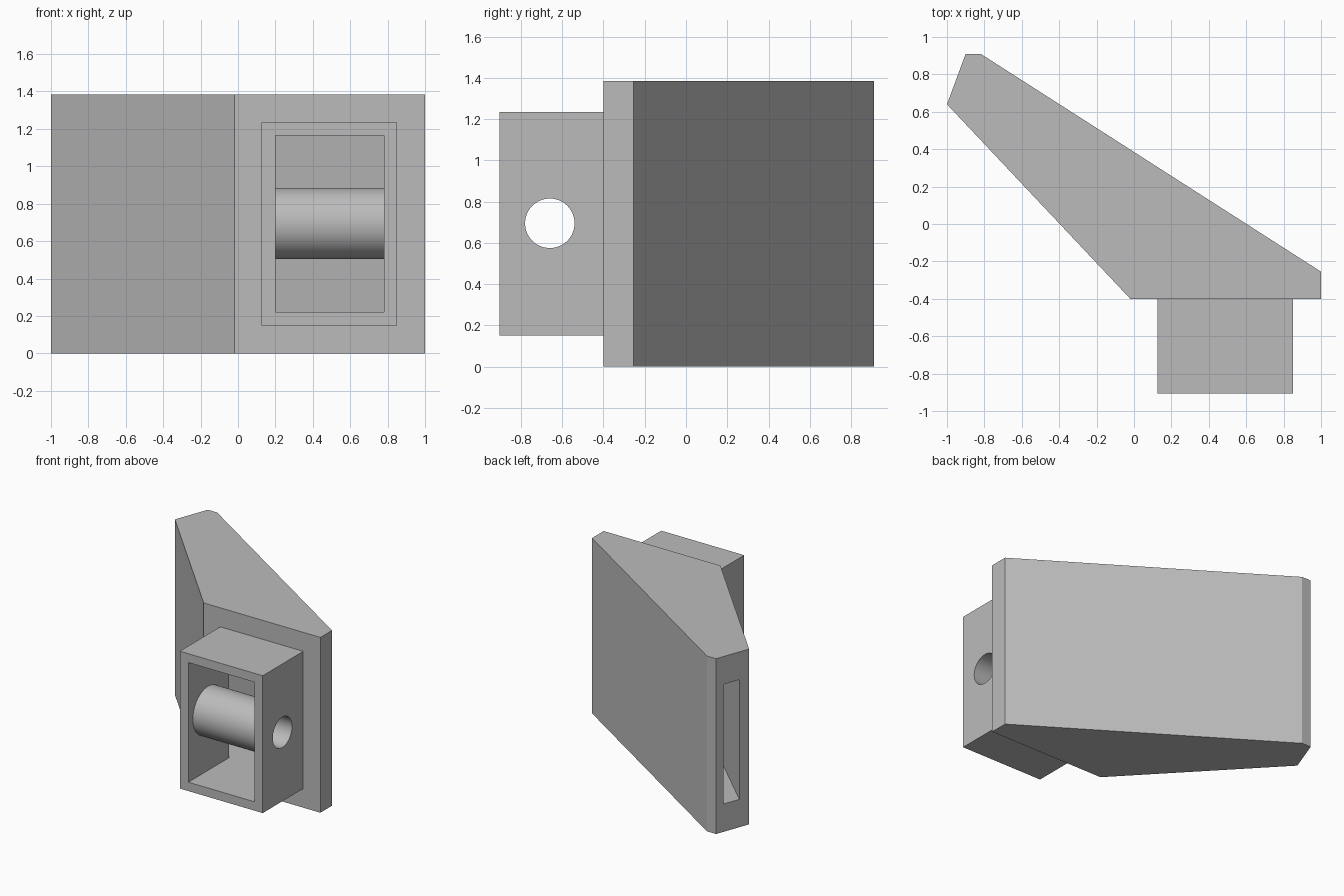
import bpy, bmesh, math
from mathutils import Vector, Matrix

cube = bpy.data.objects.get("Cube")
if cube:
    bpy.data.objects.remove(cube, do_unlink=True)

grey = bpy.data.materials.new("plain_grey")
grey.use_nodes = True
grey.diffuse_color = (0.5, 0.5, 0.5, 1)
grey.node_tree.nodes["Principled BSDF"].inputs["Base Color"].default_value = (0.5, 0.5, 0.5, 1)

HEIGHT = 1.385
OPEN_X, OPEN_Z = (0.20, 0.78), (0.22, 1.165)
FACE_Y, FRONT_Y = -0.40, -0.905


def make_object(name, bm):
    bmesh.ops.recalc_face_normals(bm, faces=bm.faces)
    mesh = bpy.data.meshes.new(name)
    bm.to_mesh(mesh)
    bm.free()
    mesh.materials.append(grey)
    obj = bpy.data.objects.new(name, mesh)
    bpy.context.collection.objects.link(obj)
    return obj


def prism(name, outline, z0, z1):
    """Plan outline extruded upwards."""
    bm = bmesh.new()
    face = bm.faces.new([bm.verts.new((p[0], p[1], z0)) for p in outline])
    top = bmesh.ops.extrude_face_region(bm, geom=[face])["geom"]
    verts = [v for v in top if isinstance(v, bmesh.types.BMVert)]
    bmesh.ops.translate(bm, verts=verts, vec=(0, 0, z1 - z0))
    return make_object(name, bm)


def box(name, x, y, z):
    return prism(name, [(x[0], y[0]), (x[1], y[0]), (x[1], y[1]), (x[0], y[1])], *z)


def axle(name, radius, x0, x1):
    """Cylinder lying along x at the roller centre."""
    bm = bmesh.new()
    place = Matrix.Translation(((x0 + x1) / 2, -0.66, 0.695)) @ Matrix.Rotation(math.pi / 2, 4, "Y")
    bmesh.ops.create_cone(bm, cap_ends=True, segments=64, radius1=radius, radius2=radius,
                          depth=x1 - x0, matrix=place)
    return make_object(name, bm)


def cut(obj, cutter):
    mod = obj.modifiers.new("cut", "BOOLEAN")
    mod.operation, mod.solver, mod.object = "DIFFERENCE", "EXACT", cutter
    bpy.context.view_layer.objects.active = obj
    bpy.ops.object.modifier_apply(modifier=mod.name)


# Wedge-shaped body
body = prism("angled_body", [(-1, 0.64), (-0.90, 0.91), (-0.82, 0.91),
                             (1, -0.255), (1, FACE_Y), (-0.02, FACE_Y)], 0, HEIGHT)

# Channel tapering from the front opening to the slot in the end
mouth = [Vector((x, FACE_Y)) for x in OPEN_X]
slot = [Vector((-0.97, 0.72)), Vector((-0.923, 0.848))]
ends = [s + (s - m).normalized() * 0.12 for s, m in zip(slot, mouth)]
lip = [m - Vector((0, 0.1)) for m in mouth]
channel = prism("channel_cutter", [lip[0], lip[1], mouth[1], ends[1], ends[0], mouth[0]], *OPEN_Z)
cut(body, channel)

# Rectangular frame and its hollow roller
frame = box("roller_frame", (0.125, 0.85), (FRONT_Y, FACE_Y), (0.15, 1.235))
opening = box("opening_cutter", OPEN_X, (FRONT_Y - 0.1, FACE_Y + 0.1), OPEN_Z)
bore = axle("bore_cutter", 0.12, 0, 1)
roller = axle("roller", 0.19, *OPEN_X)
cut(frame, opening)
cut(frame, bore)
cut(roller, bore)

for cutter in (channel, opening, bore):
    bpy.data.objects.remove(cutter, do_unlink=True)

# Smooth round surfaces, crisp edges
for obj in (frame, roller):
    bpy.ops.object.select_all(action="DESELECT")
    obj.select_set(True)
    bpy.context.view_layer.objects.active = obj
    bpy.ops.object.shade_smooth_by_angle(angle=math.radians(30))
